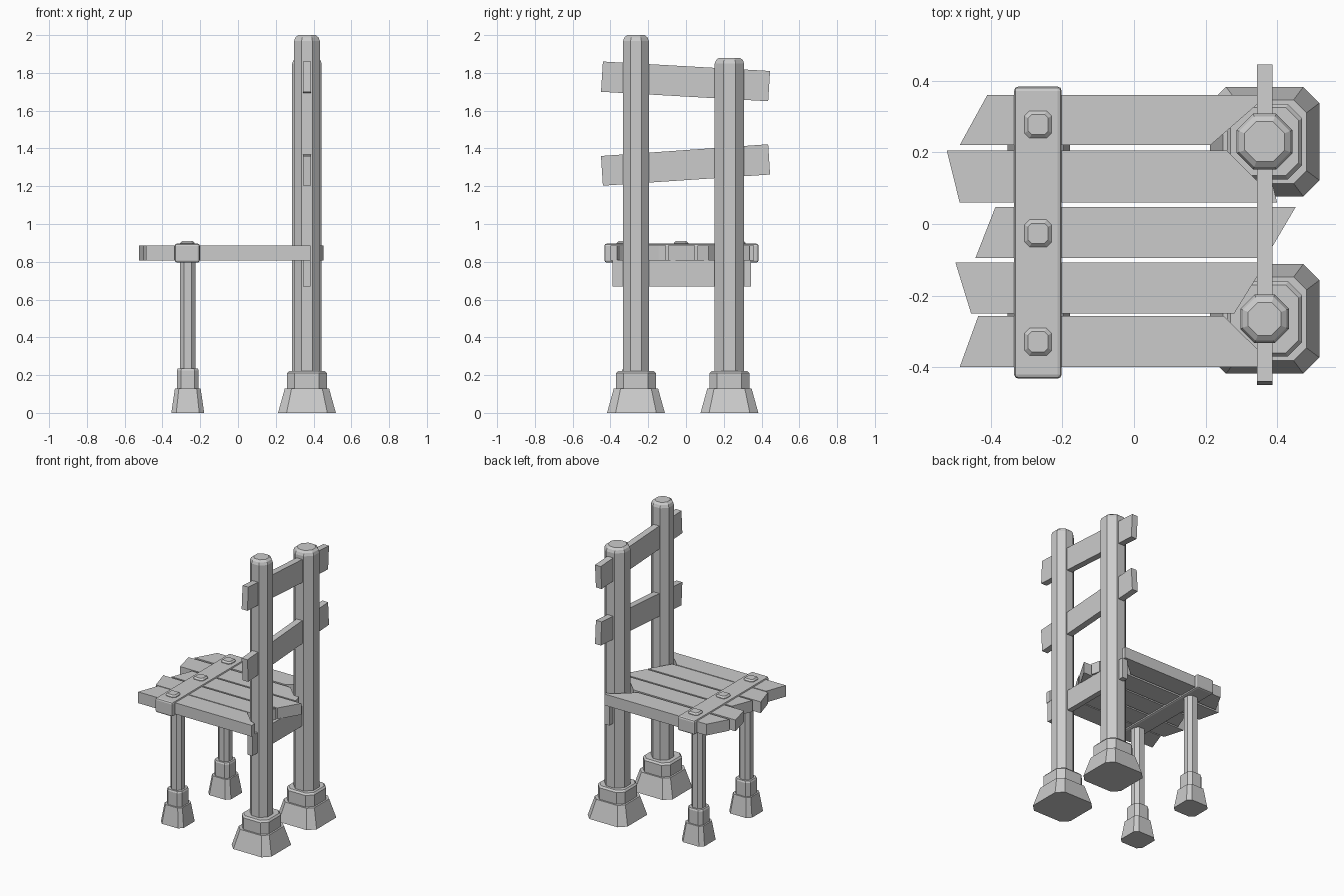
import bpy, bmesh

if "Cube" in bpy.data.objects:
    bpy.data.objects.remove(bpy.data.objects["Cube"])


def finish(name, bm):
    bmesh.ops.recalc_face_normals(bm, faces=bm.faces)
    me = bpy.data.meshes.new(name)
    bm.to_mesh(me)
    bm.free()
    ob = bpy.data.objects.new(name, me)
    bpy.context.collection.objects.link(ob)
    return ob


def loft(name, cx, cy, rings):
    """Stack of chamfered squares; each ring is (half width, chamfer, z)."""
    bm = bmesh.new()
    loops = []
    for h, c, z in rings:
        k = h - c
        pts = [(h, -k), (h, k), (k, h), (-k, h), (-h, k), (-h, -k), (-k, -h), (k, -h)]
        loops.append([bm.verts.new((cx + x, cy + y, z)) for x, y in pts])
    for a, b in zip(loops, loops[1:]):
        for i in range(8):
            j = (i + 1) % 8
            bm.faces.new((a[i], a[j], b[j], b[i]))
    bm.faces.new(loops[0][::-1])
    bm.faces.new(loops[-1])
    return finish(name, bm)


def prism(name, pts, lo, hi, axis):
    """Extrude an outline: axis 'z' uses (x, y) points, axis 'x' uses (y, z)."""
    bm = bmesh.new()
    place = (lambda p, d: (p[0], p[1], d)) if axis == 'z' else (lambda p, d: (d, p[0], p[1]))
    a = [bm.verts.new(place(p, lo)) for p in pts]
    b = [bm.verts.new(place(p, hi)) for p in pts]
    n = len(pts)
    for i in range(n):
        j = (i + 1) % n
        bm.faces.new((a[i], a[j], b[j], b[i]))
    bm.faces.new(a[::-1])
    bm.faces.new(b)
    return finish(name, bm)


def rect(x0, x1, y0, y1):
    return [(x0, y0), (x1, y0), (x1, y1), (x0, y1)]


def bevel(ob, width, segments=2):
    m = ob.modifiers.new("bevel", 'BEVEL')
    m.width, m.segments = width, segments


# back posts with flared feet
for side, y, h, top in (("right", -0.265, 0.068, 2.0), ("left", 0.23, 0.078, 1.88)):
    c = h * 0.586
    loft("back_post_" + side, 0.365, y,
         [(h, c, 0.1), (h, c, top - 0.03), (h - 0.007, c - 0.004, top - 0.012), (h - 0.022, c - 0.013, top)])
    loft("back_foot_" + side, 0.365, y,
         [(0.153, 0.045, 0), (0.117, 0.036, 0.13)])
    loft("back_collar_" + side, 0.365, y,
         [(0.105, 0.04, 0.12), (0.105, 0.04, 0.21), (0.095, 0.036, 0.222)])

# front legs with flared feet
for side, y in (("right", -0.28), ("left", 0.24)):
    loft("front_leg_" + side, -0.266, y, [(0.041, 0.022, 0.1), (0.041, 0.022, 0.82)])
    loft("front_foot_" + side, -0.266, y, [(0.087, 0.026, 0), (0.068, 0.021, 0.13)])
    loft("front_collar_" + side, -0.266, y,
         [(0.058, 0.022, 0.12), (0.058, 0.022, 0.225), (0.053, 0.02, 0.235)])

# seat planks, notched around the posts
planks = [
    [(-0.41, 0.36), (-0.487, 0.22), (0.213, 0.22), (0.345, 0.335), (0.375, 0.335), (0.375, 0.36)],
    [(-0.523, 0.205), (-0.487, 0.06), (0.40, 0.06), (0.385, 0.12), (0.345, 0.12), (0.26, 0.205)],
    [(-0.387, 0.048), (-0.443, -0.095), (0.368, -0.095), (0.452, 0.048)],
    [(-0.499, -0.107), (-0.455, -0.25), (0.28, -0.25), (0.345, -0.145), (0.365, -0.107)],
    [(-0.435, -0.257), (-0.487, -0.4), (0.385, -0.4), (0.385, -0.365), (0.345, -0.35), (0.25, -0.257)],
]
for i, pts in enumerate(planks):
    prism(f"seat_plank_{i + 1}", pts, 0.807, 0.885, 'z')

# strap across the seat front, with bolts
bevel(prism("seat_strap", rect(-0.335, -0.202, -0.432, 0.384), 0.796, 0.896, 'z'), 0.012)
for i, y in enumerate((0.278, -0.026, -0.329)):
    loft(f"strap_bolt_{i + 1}", -0.268, y,
         [(0.038, 0.014, 0.88), (0.038, 0.014, 0.9), (0.028, 0.01, 0.91)])

# rail under the seat and two crooked back slats
prism("seat_rail", rect(-0.39, 0.345, 0.668, 0.81), 0.345, 0.383, 'x')
prism("back_slat_upper", [(-0.45, 1.70), (0.435, 1.65), (0.445, 1.81), (-0.44, 1.86)], 0.343, 0.387, 'x')
prism("back_slat_lower", [(-0.44, 1.203), (0.445, 1.262), (0.435, 1.422), (-0.45, 1.36)], 0.343, 0.387, 'x')
